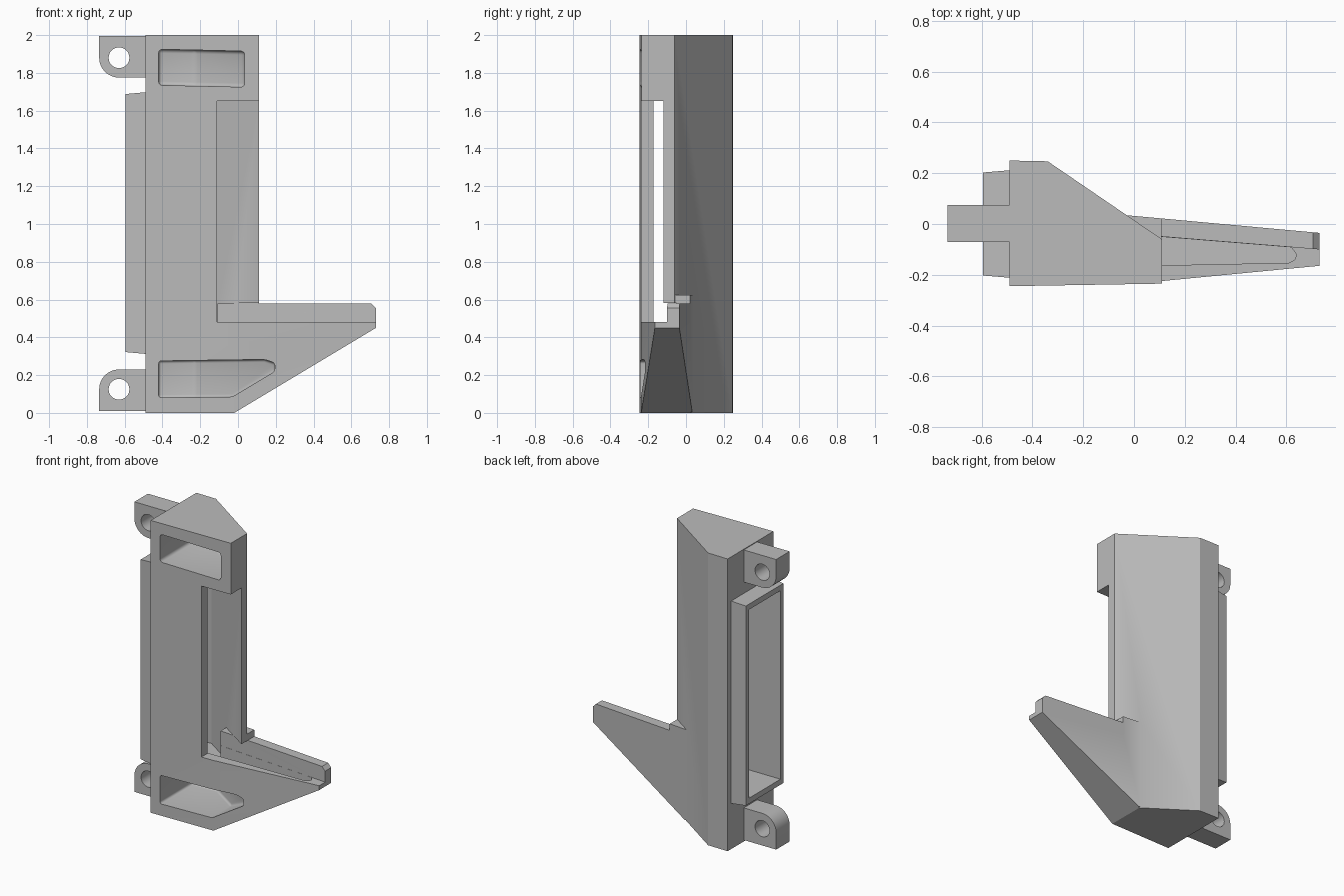
import bpy, bmesh, math
from mathutils import Vector

if "Cube" in bpy.data.objects:
    bpy.data.objects.remove(bpy.data.objects["Cube"], do_unlink=True)

grey = bpy.data.materials.new("plain grey")
grey.use_nodes = True
grey.diffuse_color = (0.5, 0.5, 0.5, 1)
grey.node_tree.nodes["Principled BSDF"].inputs["Base Color"].default_value = (0.5, 0.5, 0.5, 1)


def finish(name, bm):
    bmesh.ops.recalc_face_normals(bm, faces=bm.faces[:])
    mesh = bpy.data.meshes.new(name)
    bm.to_mesh(mesh)
    bm.free()
    mesh.materials.append(grey)
    obj = bpy.data.objects.new(name, mesh)
    bpy.context.collection.objects.link(obj)
    return obj


def prism(name, outline, low, high, axis="z", slices=(), bevel=0):
    """Extrude an outline along z or y, slice it with planes, round its edges."""
    bm = bmesh.new()

    def place(p, h):
        return (p[0], p[1], h) if axis == "z" else (p[0], h, p[1])
    face = bm.faces.new([bm.verts.new(place(p, low)) for p in outline])
    moved = bmesh.ops.extrude_face_region(bm, geom=[face])["geom"]
    step = Vector(place((0, 0), high - low))
    bmesh.ops.translate(bm, vec=step, verts=[v for v in moved if isinstance(v, bmesh.types.BMVert)])
    for point, normal in slices:
        bmesh.ops.bisect_plane(bm, geom=bm.verts[:] + bm.edges[:] + bm.faces[:],
                               plane_co=point, plane_no=normal, clear_outer=True)
        bmesh.ops.holes_fill(bm, edges=[e for e in bm.edges if e.is_boundary])
    bmesh.ops.recalc_face_normals(bm, faces=bm.faces[:])
    if bevel:
        bmesh.ops.bevel(bm, geom=bm.edges[:], offset=bevel, segments=4, profile=0.5,
                        affect="EDGES", clamp_overlap=True)
    return finish(name, bm)


def combine(target, tool, operation="DIFFERENCE", keep=False):
    mod = target.modifiers.new("combine", "BOOLEAN")
    mod.operation, mod.object, mod.solver = operation, tool, "EXACT"
    bpy.context.view_layer.update()
    graph = bpy.context.evaluated_depsgraph_get()
    mesh = bpy.data.meshes.new_from_object(target.evaluated_get(graph))
    target.modifiers.clear()
    target.data = mesh
    if not keep:
        bpy.data.objects.remove(tool, do_unlink=True)


def smooth(obj):
    bpy.ops.object.select_all(action="DESELECT")
    obj.select_set(True)
    bpy.context.view_layer.objects.active = obj
    bpy.ops.object.shade_smooth_by_angle(angle=math.radians(30))


# Housing column with the side fin and small back ledge joined on
housing = prism("housing", [(-0.49, -0.245), (0.11, -0.235), (0.11, -0.06),
                            (-0.34, 0.247), (-0.49, 0.25)], 0, 2)
fin = prism("fin", [(-0.1, -0.22), (0.1, -0.235), (0.73, -0.18),
                    (0.73, -0.035), (-0.1, 0.041)], 0.005, 0.58)
ledge = prism("ledge", [(-0.1, 0.041), (0.108, -0.08), (0.108, 0.022)], 0.5, 0.625)
combine(housing, fin, "UNION")
combine(housing, ledge, "UNION")

# Sloping underside, fin tip chamfer and tapered fin front
cuts = [
    prism("underside", [(-0.02, 0), (0.88, 0.54), (0.88, -0.2), (-0.02, -0.2)], -0.5, 0.5, "y"),
    prism("tip", [(0.7, 0.585), (0.735, 0.55), (0.8, 0.55), (0.8, 0.7), (0.7, 0.7)], -0.5, 0.5, "y"),
    prism("taper", [(-0.02, -0.2373), (0.8, -0.158), (0.8, -0.4), (-0.02, -0.4)], -0.1, 0.48),
]
# Front window, fin shelf and tapering groove
cuts += [
    prism("window", [(-0.11, -0.4), (0.3, -0.4), (0.3, -0.249), (-0.11, 0.029)], 0.58, 1.65),
    prism("shelf", [(-0.11, -0.4), (0.9, -0.4), (0.9, -0.114), (-0.11, -0.032)], 0.48, 0.581),
    prism("groove", [(-0.15, -0.168), (0.61, -0.153), (0.635, -0.14), (0.64, -0.12),
                     (0.62, -0.092), (-0.15, -0.03)], 0.3, 0.5,
          slices=[((0, 0, 0.36), (0.11, 0, -1))]),
]
# Recessed pockets whose backs follow the slanted rear wall
rear = ((0.11, -0.12, 0), (0.305, 0.45, 0))
cuts += [
    prism("upper_pocket", [(-0.42, 1.735), (0.035, 1.725), (0.035, 1.915), (-0.42, 1.925)],
          -0.32, 0.11, "y", [rear], 0.02),
    prism("lower_pocket", [(-0.42, 0.08), (-0.03, 0.085), (0.195, 0.22), (0.195, 0.265),
                           (0.14, 0.283), (-0.42, 0.275)], -0.32, 0.11, "y", [rear], 0.015),
]
for cut in cuts:
    combine(housing, cut)

# Tapered inlet collar on the side
bm = bmesh.new()
bmesh.ops.create_cube(bm, size=1)
for v in bm.verts:
    outer = v.co.x < 0
    v.co = (-0.595 if outer else -0.485,
            math.copysign(0.203 if outer else 0.212, v.co.y),
            1.005 + math.copysign(0.683 if outer else 0.693, v.co.z))
collar = finish("inlet_collar", bm)

# Duct running through the collar into the housing
duct = prism("duct", [(-0.7, -0.172), (-0.109, -0.172), (-0.109, 0.028),
                      (-0.32, 0.171), (-0.7, 0.171)], 0.36, 1.65)
combine(housing, duct, keep=True)
combine(collar, duct)

# Mounting lugs with one rounded corner and a bolt hole
for name, centre, way in (("upper_lug", 1.885, 1), ("lower_lug", 0.12, -1)):
    outline = [(-0.485, 0.11), (-0.735, 0.11)]
    for i in range(9):
        a = math.pi + i * math.pi / 16
        outline.append((-0.63 + 0.105 * math.cos(a), -0.005 + 0.105 * math.sin(a)))
    outline.append((-0.485, -0.11))
    lug = prism(name, [(x, centre + way * z) for x, z in outline], -0.07, 0.075, "y")
    ring = [i * math.tau / 32 for i in range(32)]
    hole = prism("hole", [(-0.63 + 0.055 * math.cos(a), centre - way * 0.005 + 0.055 * math.sin(a))
                          for a in ring], -0.2, 0.2, "y")
    combine(lug, hole)
    smooth(lug)
smooth(housing)
